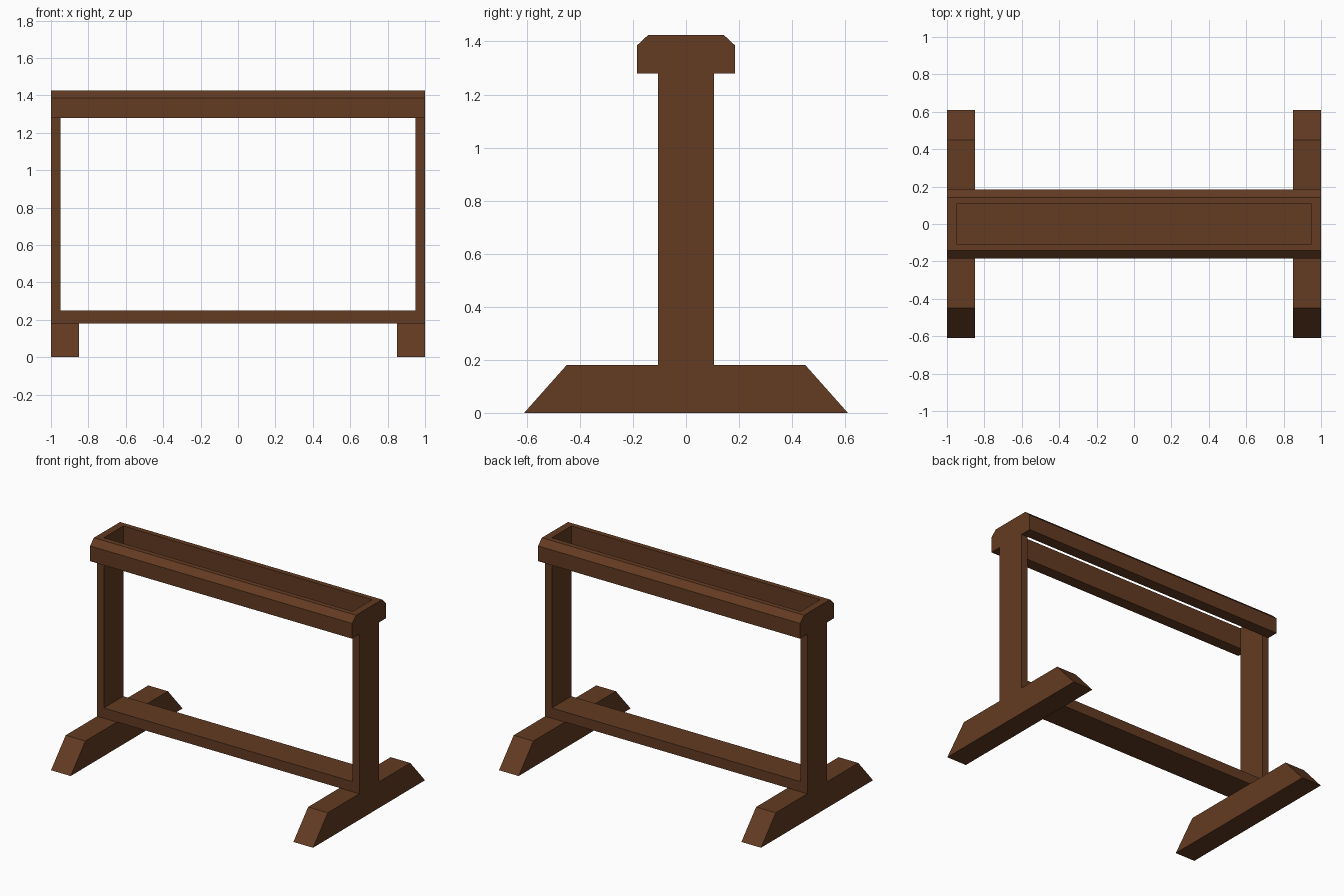
import bpy, bmesh
from mathutils import Vector

if "Cube" in bpy.data.objects:
    bpy.data.objects.remove(bpy.data.objects["Cube"])

wood = bpy.data.materials.new("dark_wood")
wood.diffuse_color = (0.125, 0.043, 0.016, 1)
wood.use_nodes = True
wood.node_tree.nodes["Principled BSDF"].inputs["Base Color"].default_value = wood.diffuse_color


def prism(name, profile, axis, lo, hi, mirror=None):
    """Extrude a 2D profile along 'x' (profile in y, z) or 'y' (profile in x, z)."""
    bm = bmesh.new()
    place = (lambda a, b: (lo, a, b)) if axis == "x" else (lambda a, b: (a, lo, b))
    face = bm.faces.new([bm.verts.new(place(a, b)) for a, b in profile])
    ext = bmesh.ops.extrude_face_region(bm, geom=[face], use_keep_orig=True)
    shift = Vector((hi - lo, 0, 0)) if axis == "x" else Vector((0, hi - lo, 0))
    moved = [g for g in ext["geom"] if isinstance(g, bmesh.types.BMVert)]
    bmesh.ops.translate(bm, verts=moved, vec=shift)
    bmesh.ops.recalc_face_normals(bm, faces=bm.faces)
    mesh = bpy.data.meshes.new(name)
    bm.to_mesh(mesh)
    bm.free()
    mesh.materials.append(wood)
    obj = bpy.data.objects.new(name, mesh)
    bpy.context.collection.objects.link(obj)
    if mirror:
        mod = obj.modifiers.new("mirror", "MIRROR")
        mod.use_axis = (mirror == "x", mirror == "y", False)
        mod.use_mirror_merge = False
    return obj


HALF = 0.106       # half depth of the posts and stretcher
FOOT_Z, TOP_Z = 0.18, 1.425

# Sloped feet at both ends
prism("feet", [(-0.61, 0), (0.61, 0), (0.45, FOOT_Z), (-0.45, FOOT_Z)],
      "x", 0.85, 1.0, mirror="x")

# Two posts joined by a low stretcher board
prism("posts_and_stretcher",
      [(-1, FOOT_Z), (1, FOOT_Z), (1, TOP_Z), (0.95, TOP_Z),
       (0.95, 0.25), (-0.95, 0.25), (-0.95, TOP_Z), (-1, TOP_Z)],
      "y", -HALF, HALF)

# Chamfered top rails, front and back, with an open slot between
prism("top_rails",
      [(HALF, 1.28), (0.185, 1.28), (0.185, 1.385), (0.142, TOP_Z), (HALF, TOP_Z)],
      "x", -1, 1, mirror="y")
